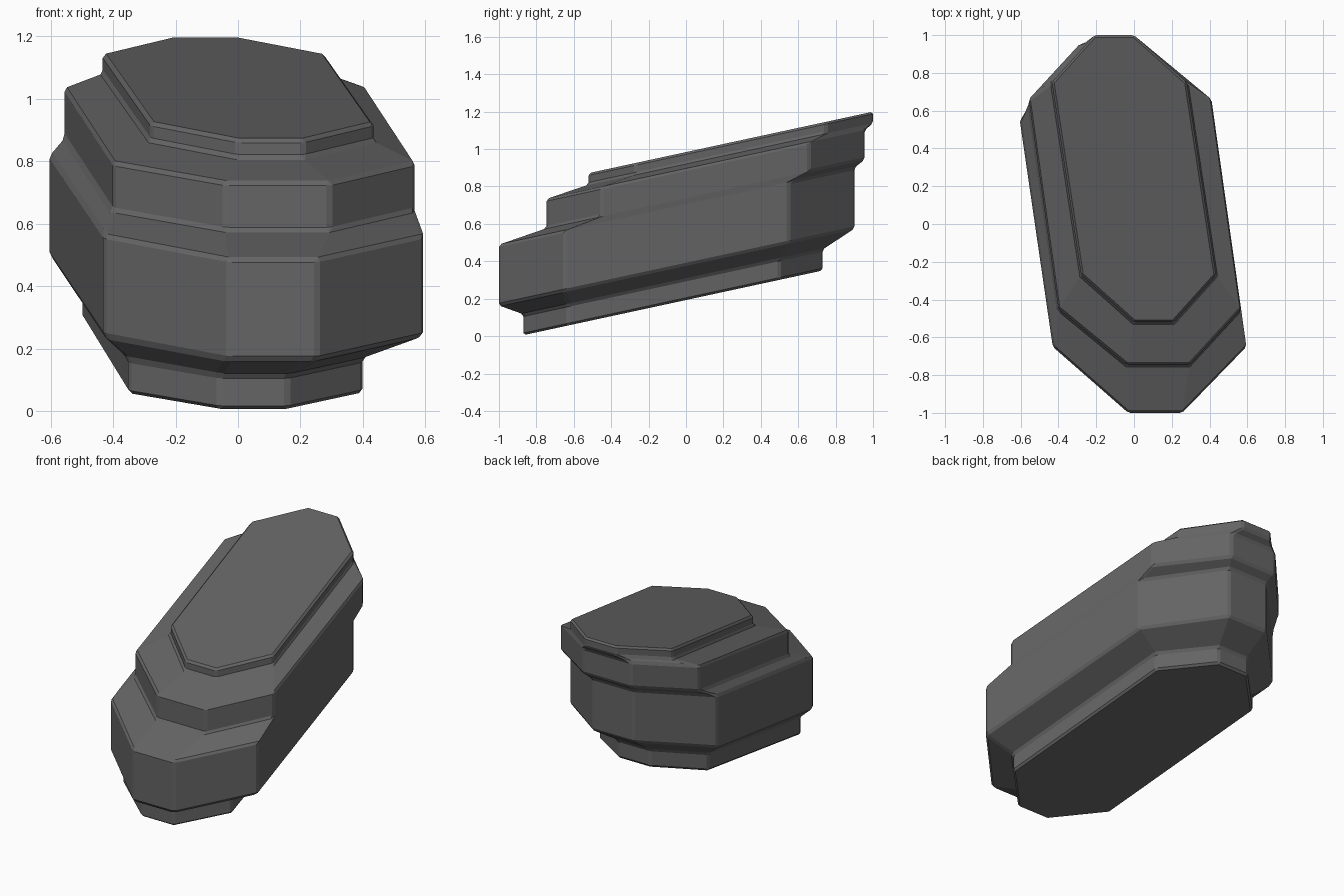
import bpy
import bmesh

if "Cube" in bpy.data.objects:
    bpy.data.objects.remove(bpy.data.objects["Cube"], do_unlink=True)

SLOPE = 0.216  # every level rises towards the back

stone = bpy.data.materials.new("dark grey")
stone.use_nodes = True
grey = (0.13, 0.13, 0.13, 1)
stone.diffuse_color = grey
stone.node_tree.nodes["Principled BSDF"].inputs["Base Color"].default_value = grey


def outline(centre, front_half):
    """Eight-sided skewed outline: four front points turned half round the centre."""
    cx, cy = centre
    return front_half + [(2 * cx - x, 2 * cy - y) for x, y in front_half]


# Each tier: centre, front half of the outline, lower and upper level
tiers = [
    ((-0.05, -0.07), [(-0.35, -0.64), (-0.06, -0.87), (0.16, -0.87), (0.40, -0.63)], 0.193, 0.305),
    ((-0.005, -0.05), [(-0.43, -0.65), (-0.03, -1.0), (0.255, -1.0), (0.595, -0.65)], 0.38, 0.705),
    ((0.005, 0.105), [(-0.40, -0.45), (-0.04, -0.745), (0.295, -0.745), (0.567, -0.45)], 0.738, 0.895),
    ((0.0, 0.24), [(-0.28, -0.27), (0.0, -0.52), (0.21, -0.52), (0.435, -0.27)], 0.922, 0.984),
]

# Loft the tiers into one stepped body
bm = bmesh.new()
rings = []
for centre, half, low, high in tiers:
    for level in (low, high):
        rings.append([bm.verts.new((x, y, level + SLOPE * y)) for x, y in outline(centre, half)])
for a, b in zip(rings, rings[1:]):
    for i in range(8):
        j = (i + 1) % 8
        bm.faces.new((a[i], a[j], b[j], b[i]))
bm.faces.new(rings[0][::-1])
bm.faces.new(rings[-1])
bmesh.ops.recalc_face_normals(bm, faces=bm.faces)

mesh = bpy.data.meshes.new("stepped_rock")
bm.to_mesh(mesh)
bm.free()
mesh.materials.append(stone)
rock = bpy.data.objects.new("stepped_rock", mesh)
bpy.context.collection.objects.link(rock)

# Thin chamfer on the edges
bevel = rock.modifiers.new("chamfer", "BEVEL")
bevel.width = 0.012
bevel.segments = 1
bevel.limit_method = "ANGLE"
bevel.angle_limit = 0.35
